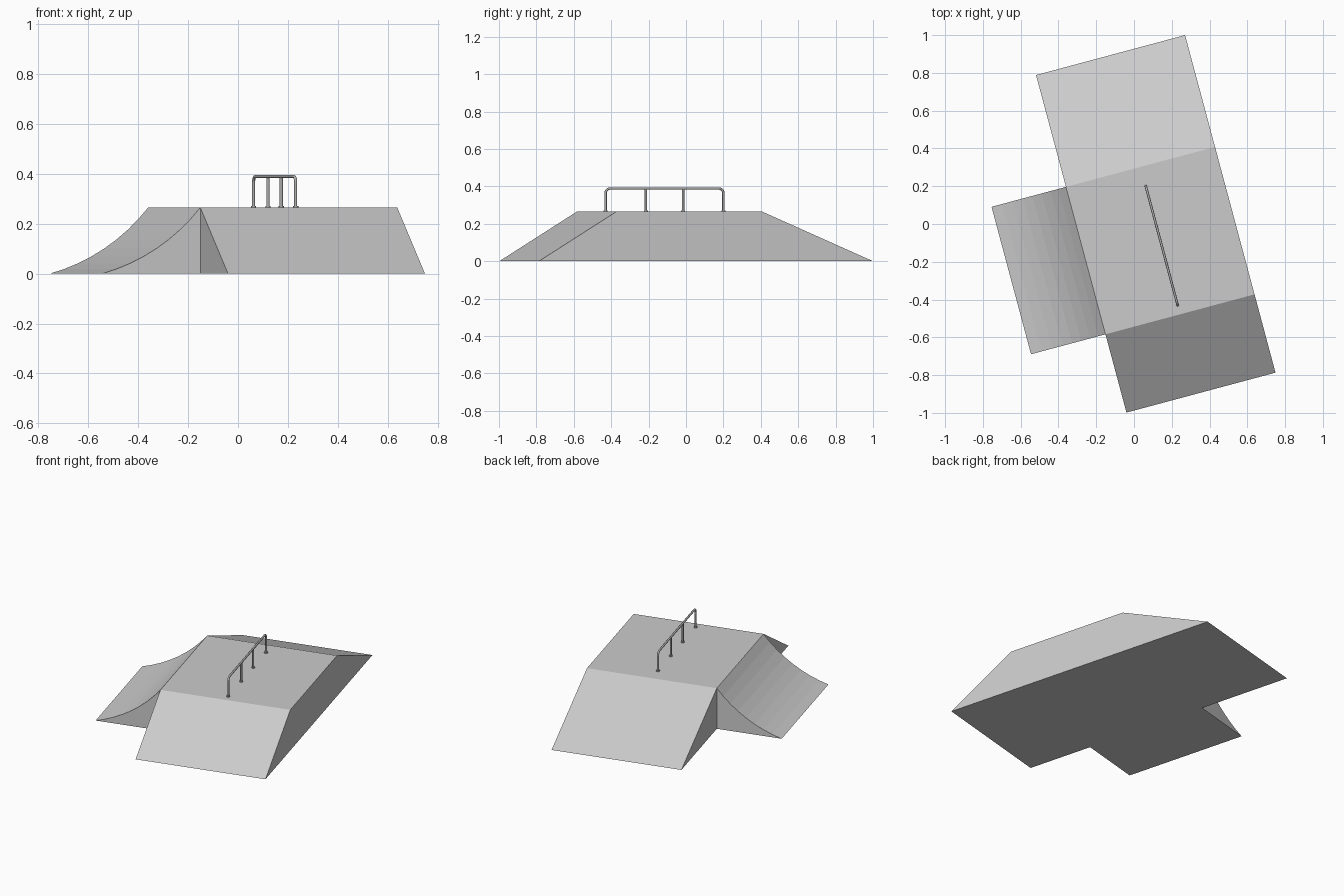
import bpy
import bmesh
import math
from mathutils import Matrix, Vector

cube = bpy.data.objects.get("Cube")
if cube:
    bpy.data.objects.remove(cube, do_unlink=True)

TURN = Matrix.Rotation(math.radians(15), 4, "Z")   # whole park is turned on the ground
HEIGHT = 0.265
LEFT, RIGHT = -0.297, 0.52        # deck sides
FRONT, BACK = -0.525, 0.283       # deck ends
RAIL_X, RAIL_TOP, PIPE = 0.112, 0.389, 0.0065


def make_material(name, value):
    mat = bpy.data.materials.new(name)
    mat.use_nodes = True
    colour = (value, value, value, 1)
    mat.diffuse_color = colour
    mat.node_tree.nodes["Principled BSDF"].inputs["Base Color"].default_value = colour
    return mat


concrete = make_material("light grey concrete", 0.6)
steel = make_material("grey steel", 0.42)


def add_object(name, bm, mat):
    bmesh.ops.recalc_face_normals(bm, faces=bm.faces)
    mesh = bpy.data.meshes.new(name)
    bm.to_mesh(mesh)
    bm.free()
    mesh.materials.append(mat)
    obj = bpy.data.objects.new(name, mesh)
    obj.matrix_world = TURN
    bpy.context.collection.objects.link(obj)
    return obj


def extrude_profile(name, points, offset, mat):
    bm = bmesh.new()
    face = bm.faces.new([bm.verts.new(p) for p in points])
    result = bmesh.ops.extrude_face_region(bm, geom=[face], use_keep_orig=True)
    verts = [g for g in result["geom"] if isinstance(g, bmesh.types.BMVert)]
    bmesh.ops.translate(bm, verts=verts, vec=offset)
    return add_object(name, bm, mat)


def smooth(obj):
    bpy.ops.object.select_all(action="DESELECT")
    obj.select_set(True)
    bpy.context.view_layer.objects.active = obj
    bpy.ops.object.shade_smooth_by_angle(angle=math.radians(50))


# Deck with a steep bank in front and a longer bank behind
deck = [(LEFT, -0.954, 0), (LEFT, 0.896, 0), (LEFT, BACK, HEIGHT), (LEFT, FRONT, HEIGHT)]
extrude_profile("deck_and_banks", deck, (RIGHT - LEFT, 0, 0), concrete)

# Curved ramp on the side of the deck
start, end, steps = math.radians(15), math.radians(51), 8
radius = HEIGHT / (math.cos(start) - math.cos(end))
top_x = radius * math.sin(end)
curve = []
for i in range(steps + 1):
    a = start + (end - start) * i / steps
    curve.append((LEFT + radius * math.sin(a) - top_x, FRONT,
                  radius * (math.cos(start) - math.cos(a))))
curve.append((LEFT, FRONT, 0))
extrude_profile("curved_ramp", curve, (0, BACK - FRONT, 0), concrete)

# Grind rail: one bent pipe with rounded corners
post_ys = [-0.475, -0.2525, -0.0455, 0.177]
bend = 0.025
path = [Vector((RAIL_X, post_ys[0], HEIGHT))]
for y, side in ((post_ys[0], 1), (post_ys[-1], -1)):
    arc = []
    for i in range(6):
        a = math.pi / 2 * i / 5
        arc.append(Vector((RAIL_X, y + side * bend * (1 - math.cos(a)),
                           RAIL_TOP - bend + bend * math.sin(a))))
    path += arc if side > 0 else arc[::-1]
path.append(Vector((RAIL_X, post_ys[-1], HEIGHT)))

data = bpy.data.curves.new("grind_rail", "CURVE")
data.dimensions = "3D"
data.bevel_depth = PIPE
data.bevel_resolution = 2
spline = data.splines.new("POLY")
spline.points.add(len(path) - 1)
for point, co in zip(spline.points, path):
    point.co = (*co, 1)
data.materials.append(steel)
rail = bpy.data.objects.new("grind_rail", data)
rail.matrix_world = TURN
bpy.context.collection.objects.link(rail)
bpy.ops.object.select_all(action="DESELECT")
rail.select_set(True)
bpy.context.view_layer.objects.active = rail
bpy.ops.object.convert(target="MESH")
smooth(bpy.context.view_layer.objects.active)


def cylinder(name, y, radius, bottom, top):
    bm = bmesh.new()
    place = Matrix.Translation((RAIL_X, y, (bottom + top) / 2))
    bmesh.ops.create_cone(bm, cap_ends=True, segments=12, radius1=radius,
                          radius2=radius, depth=top - bottom, matrix=place)
    smooth(add_object(name, bm, steel))


# Inner posts and the foot plates under every post
for i, y in enumerate(post_ys):
    cylinder(f"rail_foot_{i + 1}", y, 0.011, HEIGHT, HEIGHT + 0.006)
    if 0 < i < len(post_ys) - 1:
        cylinder(f"rail_post_{i + 1}", y, PIPE, HEIGHT, RAIL_TOP)
